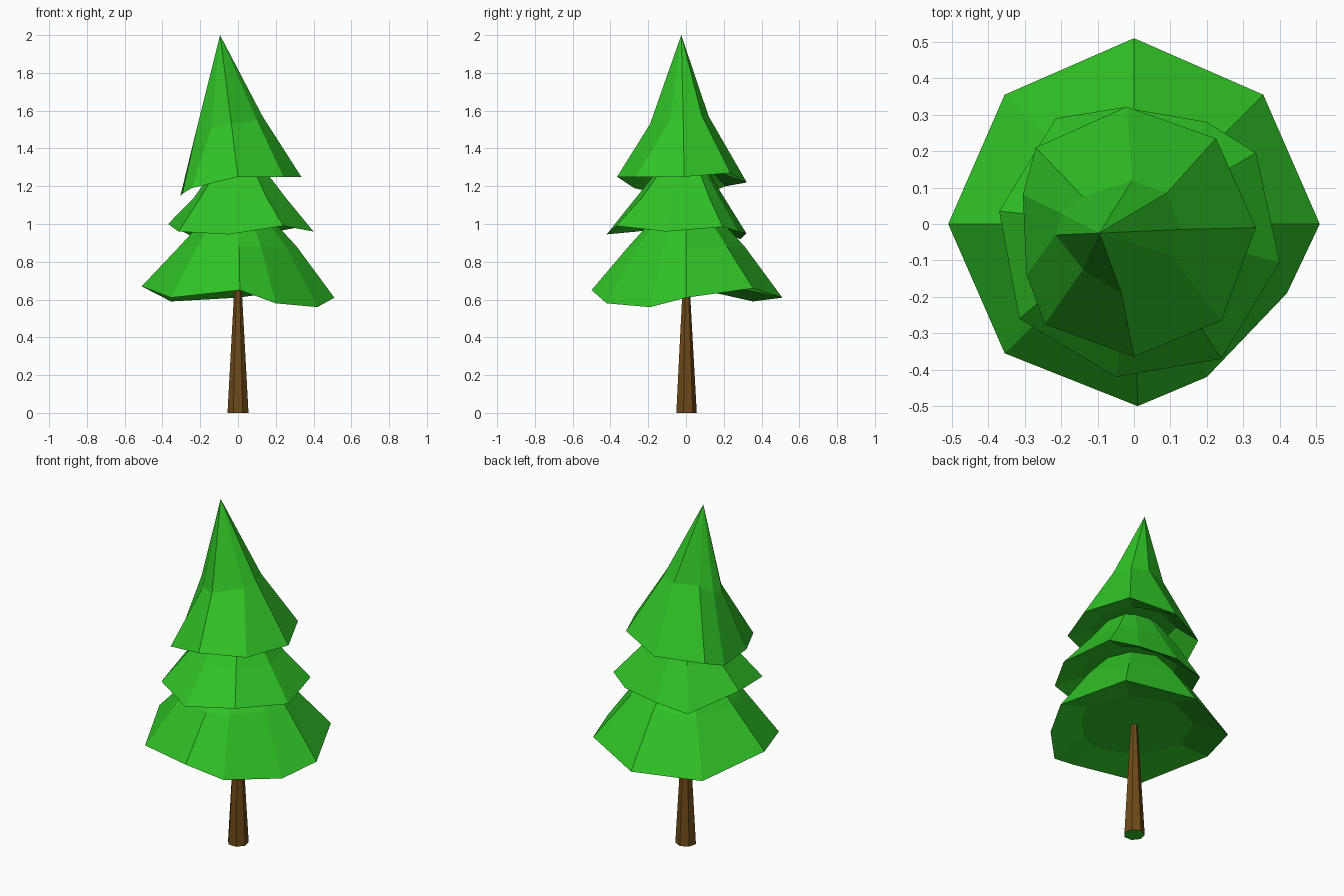
import bpy, bmesh, math

if "Cube" in bpy.data.objects:
    bpy.data.objects.remove(bpy.data.objects["Cube"])


def material(name, color):
    m = bpy.data.materials.new(name)
    m.diffuse_color = color
    m.use_nodes = True
    m.node_tree.nodes["Principled BSDF"].inputs["Base Color"].default_value = m.diffuse_color
    return m


GREEN = material("leaf_green", (0.03, 0.55, 0.02, 1))
BROWN = material("bark_brown", (0.16, 0.07, 0.01, 1))


def make_object(name, bm, mats):
    bmesh.ops.recalc_face_normals(bm, faces=bm.faces)
    me = bpy.data.meshes.new(name)
    bm.to_mesh(me)
    bm.free()
    for m in mats:
        me.materials.append(m)
    ob = bpy.data.objects.new(name, me)
    bpy.context.collection.objects.link(ob)
    return ob


def scaled(ring, s, z):
    return [(x * s, y * s, z) for x, y, _ in ring]


def bough(name, rim, shoulder, apex, inner_scale, inner_z):
    """Ragged skirt: recessed underside, rim, shoulder ring, then a point."""
    bm = bmesh.new()
    inner = scaled(rim, inner_scale, inner_z)
    rings = [[bm.verts.new(p) for p in r] for r in (inner, rim, shoulder)]
    tip = bm.verts.new(apex)
    n = len(rim)
    bm.faces.new(rings[0])
    for i in range(n):
        j = (i + 1) % n
        for a, b in zip(rings, rings[1:]):
            bm.faces.new((a[i], a[j], b[j], b[i]))
        bm.faces.new((rings[2][i], rings[2][j], tip))
    return make_object(name, bm, [GREEN])


# Trunk: tapered, with a green base face
bm = bmesh.new()
bmesh.ops.create_cone(bm, cap_ends=True, segments=7, radius1=0.057, radius2=0.018, depth=0.7)
bmesh.ops.translate(bm, verts=bm.verts, vec=(0, 0, 0.35))
for f in bm.faces:
    if f.calc_center_median().z < 0.01:
        f.material_index = 1
make_object("trunk", bm, [BROWN, GREEN])

# Lower boughs
low = [(0.01, -0.5, 0.65), (0.2, -0.42, 0.58), (0.42, -0.19, 0.56), (0.51, 0, 0.61),
       (0.355, 0.355, 0.66), (0, 0.51, 0.61), (-0.355, 0.355, 0.59),
       (-0.51, 0, 0.67), (-0.355, -0.355, 0.61)]
bough("lower_boughs", low, scaled(low, 0.61, 0.88), (0, 0, 1.22), 0.63, 0.67)

# Middle boughs
mid = [(-0.05, -0.42, 0.945), (0.24, -0.37, 0.99), (0.4, -0.105, 0.96),
       (0.335, 0.195, 0.985), (0.2, 0.28, 0.96), (-0.03, 0.32, 0.95),
       (-0.215, 0.29, 0.92), (-0.37, 0.035, 1.0), (-0.315, -0.26, 0.96)]
bough("middle_boughs", mid, scaled(mid, 0.63, 1.14), (0, 0, 1.47), 0.65, 1.02)

# Top boughs, leaning to the left
top = [(0, -0.365, 1.25), (0.24, -0.265, 1.25), (0.335, -0.01, 1.25),
       (0.225, 0.235, 1.27), (-0.02, 0.322, 1.22), (-0.27, 0.21, 1.2),
       (-0.305, 0.08, 1.15), (-0.295, -0.14, 1.16), (-0.245, -0.275, 1.19)]
top_shoulder = [(-0.035, -0.19, 1.53), (0.1, -0.085, 1.55), (0.13, -0.015, 1.57),
                (0.09, 0.085, 1.57), (-0.005, 0.12, 1.57), (-0.14, 0.075, 1.57),
                (-0.2, 0.03, 1.53), (-0.215, -0.03, 1.52), (-0.14, -0.125, 1.51)]
bough("top_boughs", top, top_shoulder, (-0.095, -0.025, 2.0), 0.65, 1.28)
